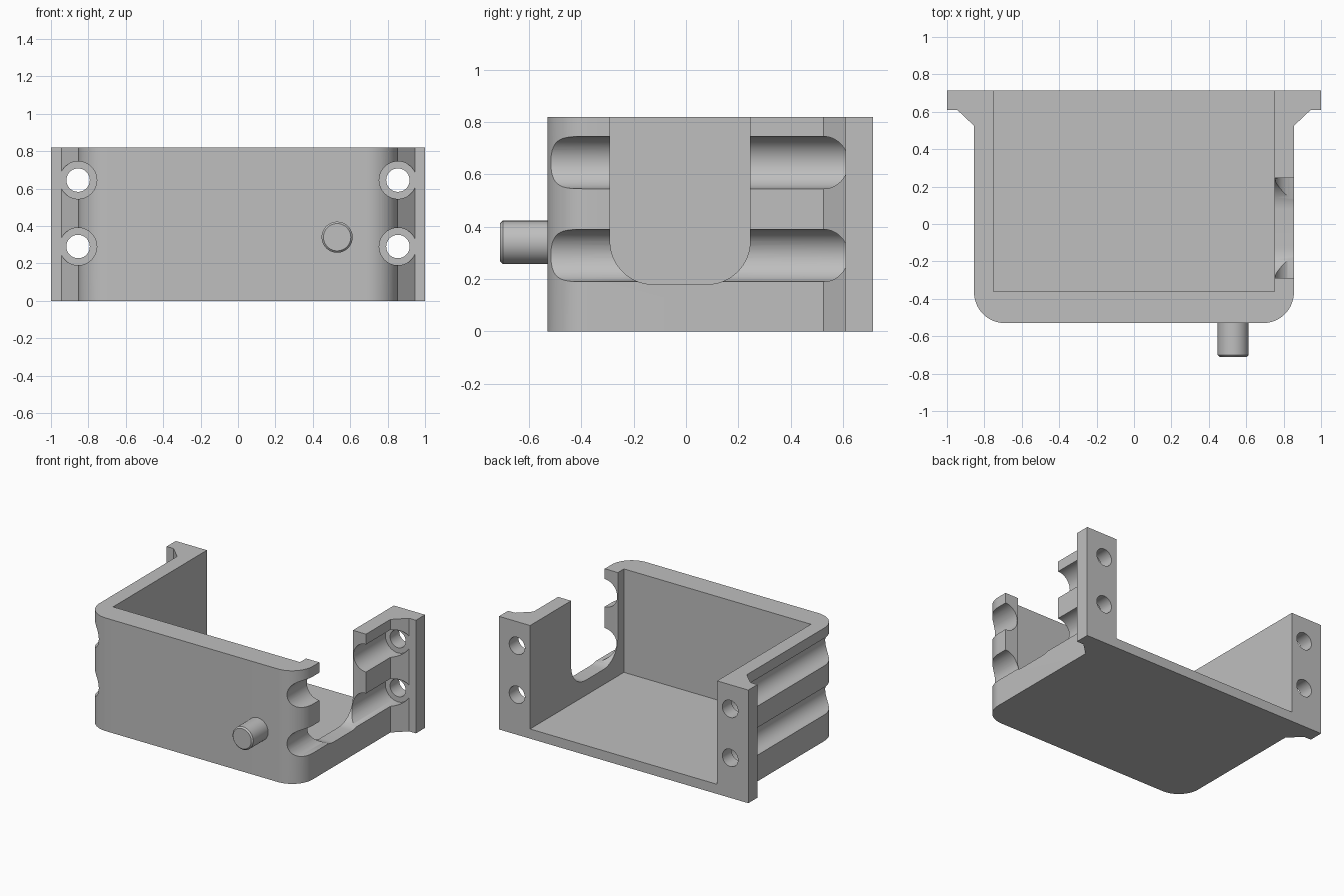
import bpy, bmesh
from math import sin, cos, pi, radians
from mathutils import Vector

cube = bpy.data.objects.get("Cube")
if cube:
    bpy.data.objects.remove(cube, do_unlink=True)

grey = bpy.data.materials.new("plain grey")
grey.use_nodes = True
colour = (0.52, 0.52, 0.52, 1)
grey.diffuse_color = colour
grey.node_tree.nodes["Principled BSDF"].inputs["Base Color"].default_value = colour

HEIGHT = 0.82
BACK = 0.715
FLANGE_FRONT = 0.61
HOLE_X = 0.855
HOLE_Z = (0.29, 0.645)


def arc(cx, cy, r, start, end, n=16):
    angles = [radians(start + (end - start) * i / n) for i in range(n + 1)]
    return [(cx + r * cos(a), cy + r * sin(a)) for a in angles]


def prism(name, points, direction):
    """Extrude a closed 3D outline into a solid."""
    bm = bmesh.new()
    face = bm.faces.new([bm.verts.new(p) for p in points])
    out = bmesh.ops.extrude_face_region(bm, geom=[face])
    verts = [v for v in out["geom"] if isinstance(v, bmesh.types.BMVert)]
    bmesh.ops.translate(bm, verts=verts, vec=Vector(direction))
    bmesh.ops.recalc_face_normals(bm, faces=bm.faces)
    mesh = bpy.data.meshes.new(name)
    bm.to_mesh(mesh)
    bm.free()
    mesh.materials.append(grey)
    obj = bpy.data.objects.new(name, mesh)
    bpy.context.collection.objects.link(obj)
    return obj


def rod(name, x, z, r, y0, y1, n=64):
    ring = [(x + r * cos(2 * pi * i / n), y0, z + r * sin(2 * pi * i / n)) for i in range(n)]
    return prism(name, ring, (0, y1 - y0, 0))


def cut(target, cutter):
    bpy.context.view_layer.objects.active = target
    mod = target.modifiers.new("cut", "BOOLEAN")
    mod.operation = "DIFFERENCE"
    mod.solver = "EXACT"
    mod.object = cutter
    bpy.ops.object.modifier_apply(modifier=mod.name)
    bpy.data.objects.remove(cutter, do_unlink=True)


def smooth(obj):
    bpy.ops.object.select_all(action="DESELECT")
    obj.select_set(True)
    bpy.context.view_layer.objects.active = obj
    bpy.ops.object.shade_smooth_by_angle(angle=radians(30))


# Housing plan: rounded front corners, gussets and rear flanges
half = arc(0.69, -0.365, 0.165, -90, 0) + [
    (0.855, 0.525), (0.945, FLANGE_FRONT), (1, FLANGE_FRONT), (1, BACK)]
plan = half + [(-x, y) for x, y in reversed(half)]
housing = prism("housing", [(x, y, 0) for x, y in plan], (0, 0, HEIGHT))

# Open tray cavity
cavity = [(-0.75, -0.36), (0.75, -0.36), (0.75, 1), (-0.75, 1)]
cut(housing, prism("cavity_cutter", [(x, y, 0.07) for x, y in cavity], (0, 0, 1)))

# Screw channels along the sides and holes through the flanges
for side in (-1, 1):
    for z in HOLE_Z:
        cut(housing, rod("channel_cutter", side * HOLE_X, z, 0.1, -0.8, FLANGE_FRONT))
        cut(housing, rod("hole_cutter", side * HOLE_X, z, 0.0625, 0.5, 0.9))

# Round-bottomed notch in the left wall
notch = [(-0.29, 1)] + arc(-0.125, 0.345, 0.165, 180, 270) \
    + arc(0.08, 0.345, 0.165, 270, 360) + [(0.245, 1)]
cut(housing, prism("notch_cutter", [(0.65, y, z) for y, z in notch], (0.4, 0, 0)))
smooth(housing)

# Front peg with a small chamfer at its tip
peg = rod("front_peg", 0.53, 0.34, 0.083, -0.71, -0.52)
bm = bmesh.new()
bm.from_mesh(peg.data)
tip = [e for e in bm.edges if all(v.co.y < -0.7 for v in e.verts)]
bmesh.ops.bevel(bm, geom=tip, offset=0.01, segments=1, affect="EDGES")
bm.to_mesh(peg.data)
bm.free()
smooth(peg)
